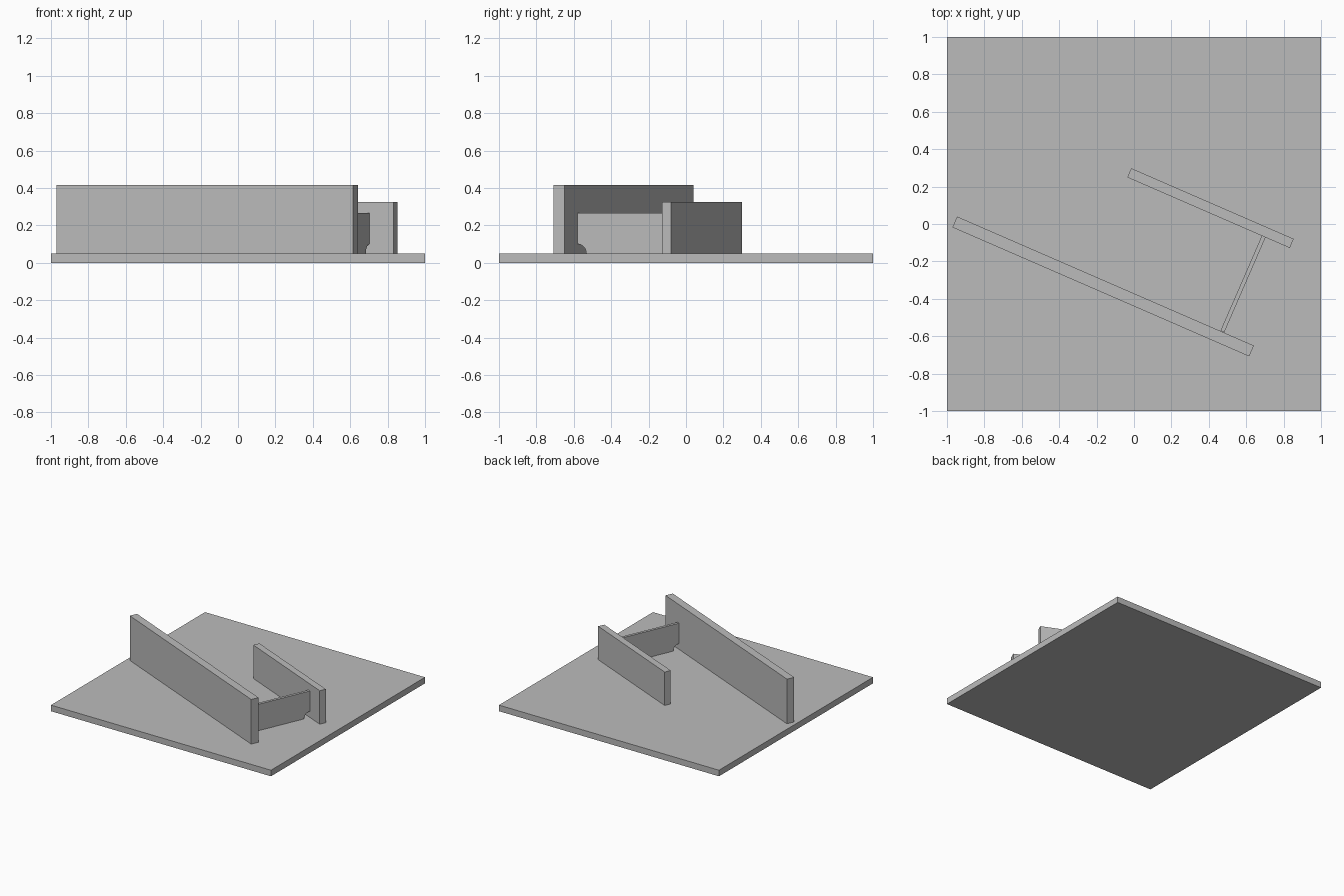
import bpy, bmesh
from math import radians, sin, cos, pi
from mathutils import Matrix

cube = bpy.data.objects.get("Cube")
if cube:
    bpy.data.objects.remove(cube, do_unlink=True)

FLOOR = 0.05          # top of the base plate
TURN = radians(-23.5)  # common rotation of the walls

grey = bpy.data.materials.new("plain grey")
grey.use_nodes = True
grey.diffuse_color = (0.5, 0.5, 0.5, 1)
grey.node_tree.nodes["Principled BSDF"].inputs["Base Color"].default_value = (0.5, 0.5, 0.5, 1)


def slab(name, outline, thickness, x, y, z, angle):
    """Upright slab: an outline in (along, up), thickened evenly both ways."""
    bm = bmesh.new()
    face = bm.faces.new([bm.verts.new((u, -thickness / 2, v)) for u, v in outline])
    grown = bmesh.ops.extrude_face_region(bm, geom=[face])
    moved = [g for g in grown["geom"] if isinstance(g, bmesh.types.BMVert)]
    bmesh.ops.translate(bm, verts=moved, vec=(0, thickness, 0))
    bmesh.ops.recalc_face_normals(bm, faces=bm.faces)
    mesh = bpy.data.meshes.new(name)
    bm.to_mesh(mesh)
    bm.free()
    mesh.materials.append(grey)
    obj = bpy.data.objects.new(name, mesh)
    obj.matrix_world = Matrix.Translation((x, y, z)) @ Matrix.Rotation(angle, 4, "Z")
    bpy.context.collection.objects.link(obj)
    return obj


def rectangle(length, height):
    h = length / 2
    return [(-h, 0), (h, 0), (h, height), (-h, height)]


def notched(length, height, r, steps=8):
    """Rectangle with a quarter-round cut from each bottom corner."""
    h = length / 2
    arc = [(h - r * cos(a), r * sin(a)) for a in (pi / 2 * i / steps for i in range(steps + 1))]
    right = arc + [(h, height)]
    return right + [(-u, v) for u, v in reversed(right)]


# Base plate
slab("base_plate", rectangle(2, FLOOR), 2, 0, 0, 0, 0)

# Two parallel walls
slab("long_wall", rectangle(1.73, 0.367), 0.063, -0.165, -0.334, FLOOR, TURN)
slab("short_wall", rectangle(0.947, 0.275), 0.053, 0.409, 0.085, FLOOR, TURN)

# Thin cross panel with rounded notches at the floor
slab("cross_panel", notched(0.553, 0.217, 0.05), 0.022, 0.583, -0.321, FLOOR, TURN + pi / 2)
